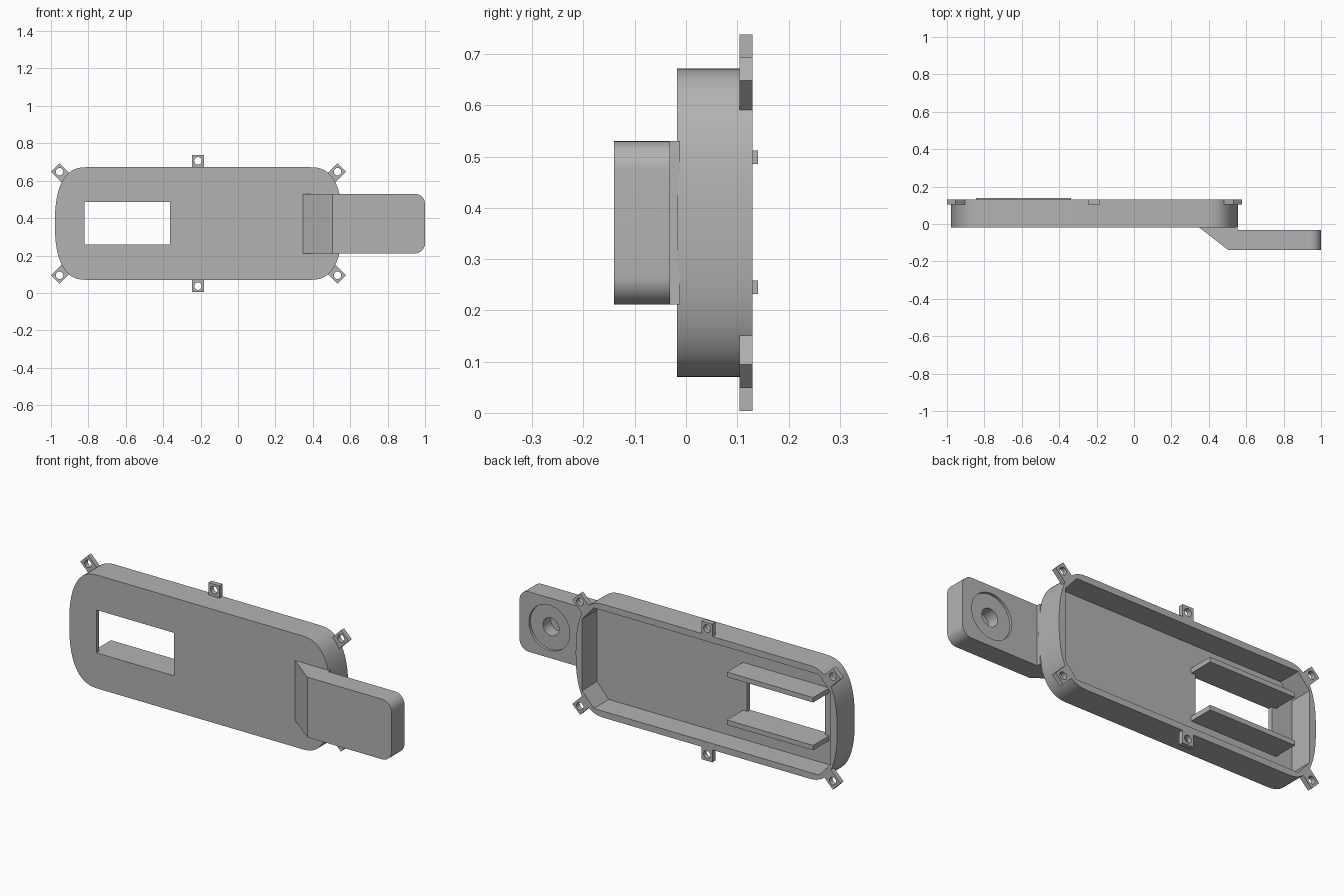
import bpy, bmesh
from math import sin, cos, pi, radians, copysign
from mathutils import Matrix

cube = bpy.data.objects.get("Cube")
if cube:
    bpy.data.objects.remove(cube)

grey = bpy.data.materials.new("plain grey")
grey.use_nodes = True
colour = (0.45, 0.45, 0.45, 1)
grey.diffuse_color = colour
grey.node_tree.nodes["Principled BSDF"].inputs["Base Color"].default_value = colour

MID_X, MID_Z = -0.211, 0.371          # centre of the tray
FRONT, FLOOR, BACK = -0.018, 0.005, 0.13


def prism(name, points, y0, y1):
    """Extrude an outline given in (x, z) from y0 to y1."""
    bm = bmesh.new()
    face = bm.faces.new([bm.verts.new((x, y0, z)) for x, z in points])
    ext = bmesh.ops.extrude_face_region(bm, geom=[face])["geom"]
    moved = [v for v in ext if isinstance(v, bmesh.types.BMVert)]
    bmesh.ops.translate(bm, verts=moved, vec=(0, y1 - y0, 0))
    bmesh.ops.recalc_face_normals(bm, faces=bm.faces)
    mesh = bpy.data.meshes.new(name)
    bm.to_mesh(mesh)
    bm.free()
    mesh.materials.append(grey)
    obj = bpy.data.objects.new(name, mesh)
    bpy.context.collection.objects.link(obj)
    return obj


def rect(x0, x1, z0, z1):
    return [(x0, z0), (x1, z0), (x1, z1), (x0, z1)]


def circle(x, z, r, n=40):
    return [(x + r * cos(2 * pi * i / n), z + r * sin(2 * pi * i / n)) for i in range(n)]


def activate(obj):
    bpy.ops.object.select_all(action='DESELECT')
    obj.select_set(True)
    bpy.context.view_layer.objects.active = obj


def combine(obj, other, operation='DIFFERENCE'):
    """Apply a boolean and remove the second object."""
    mod = obj.modifiers.new("boolean", 'BOOLEAN')
    mod.operation, mod.solver, mod.object = operation, 'EXACT', other
    activate(obj)
    bpy.ops.object.modifier_apply(modifier=mod.name)
    bpy.data.objects.remove(other)


def smooth(obj):
    activate(obj)
    bpy.ops.object.shade_smooth_by_angle(angle=radians(25))


# Tray: long body with bulging ends
outline = []
for side in (1, -1):
    for i in range(33):
        a = side * pi / 2 - pi / 2 + pi * i / 32 - (pi / 2 if side > 0 else -pi / 2)
        a = -pi / 2 + pi * i / 32
        c, s = max(cos(a), 0) ** 0.8, copysign(abs(sin(a)) ** 0.8, sin(a))
        outline.append((MID_X + side * (0.6 + 0.168 * c), MID_Z + side * 0.301 * s))
tray = prism("tray", outline, FRONT, BACK)

# Hollow back with chamfered corners
hollow = []
for sx, sz in ((1, 1), (-1, 1), (-1, -1), (1, -1)):
    corner = [(0.73, 0.19), (0.662, 0.267)]
    if sx * sz < 0:
        corner.reverse()
    hollow += [(MID_X + sx * x, MID_Z + sz * z) for x, z in corner]
combine(tray, prism("hollow_cutter", hollow, FLOOR, 0.3))

# Window through the floor
combine(tray, prism("window_cutter", rect(-0.82, -0.363, 0.258, 0.486), -0.2, 0.1))
smooth(tray)

# Rails above and below the window
for name, z0, z1 in (("lower_rail", 0.232, 0.258), ("upper_rail", 0.486, 0.512)):
    prism(name, rect(-0.845, -0.338, z0, z1), FLOOR - 0.005, 0.14)


# Screw tabs around the rim, each pointing outwards
def tab(name, x, z, angle, root):
    obj = prism(name, rect(-root, 0.032, -0.032, 0.032), 0.104, BACK)
    combine(obj, prism("hole_cutter", circle(0, 0, 0.02, 24), 0, 0.3))
    obj.data.transform(Matrix.Translation((x, 0, z)) @ Matrix.Rotation(-angle, 4, 'Y'))
    smooth(obj)


for sz, height in ((1, "upper"), (-1, "lower")):
    tab(height + "_middle_tab", -0.214, MID_Z + sz * 0.335, sz * pi / 2, 0.045)
    for sx, side in ((1, "left"), (-1, "right")):
        angle = sz * (pi / 4 if sx > 0 else 3 * pi / 4)
        tab(f"{height}_{side}_tab", MID_X + sx * 0.743, MID_Z + sz * 0.277, angle, 0.05)

# Arm: slanted side profile, trimmed to rounded end corners
profile = [(0.348, FRONT), (0.505, -0.14), (1.0, -0.14), (1.0, -0.031),
           (0.553, -0.031), (0.553, -0.012), (0.348, -0.012)]
arm = prism("arm", profile, 0.211, 0.53)
arm.data.transform(Matrix(((1, 0, 0, 0), (0, 0, 1, 0), (0, 1, 0, 0), (0, 0, 0, 1))))
arm.data.flip_normals()
r = 0.055
end = [(0.3, 0.53), (0.3, 0.211)]
for centre_z, start in ((0.211 + r, -pi / 2), (0.53 - r, 0)):
    for i in range(11):
        a = start + pi / 2 * i / 10
        end.append((1 - r + r * cos(a), centre_z + r * sin(a)))
combine(arm, prism("rounding_cutter", end, -0.3, 0.1), 'INTERSECT')

# Shallow round recess and blind hole in the back of the arm
combine(arm, prism("recess_cutter", circle(0.825, MID_Z, 0.12, 64), -0.045, 0.1))
combine(arm, prism("socket_cutter", circle(0.825, MID_Z, 0.047), -0.11, 0.1))
smooth(arm)
